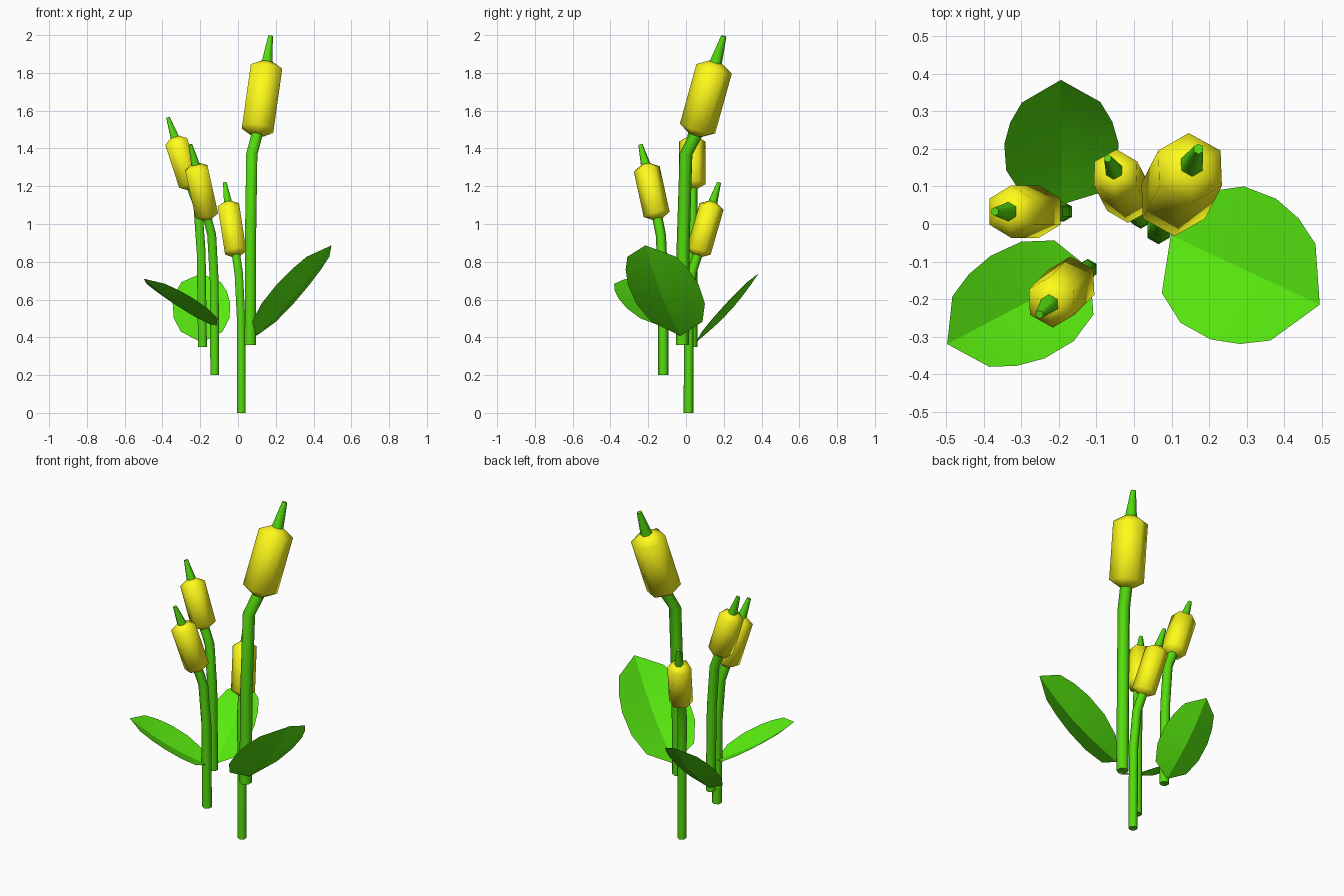
import bpy, bmesh, math
from mathutils import Vector

if "Cube" in bpy.data.objects:
    bpy.data.objects.remove(bpy.data.objects["Cube"])


def material(name, rgb):
    m = bpy.data.materials.new(name)
    m.diffuse_color = (*rgb, 1)
    m.use_nodes = True
    m.node_tree.nodes["Principled BSDF"].inputs["Base Color"].default_value = m.diffuse_color
    return m


STEM = material("stem_green", (0.09, 0.72, 0.004))
LEAF = material("leaf_green", (0.10, 0.85, 0.005))
HEAD = material("head_yellow", (1.0, 0.97, 0.01))


def finish(bm, name, mat, angle):
    mesh = bpy.data.meshes.new(name)
    bm.to_mesh(mesh)
    bm.free()
    mesh.materials.append(mat)
    ob = bpy.data.objects.new(name, mesh)
    bpy.context.collection.objects.link(ob)
    bpy.ops.object.select_all(action='DESELECT')
    bpy.context.view_layer.objects.active = ob
    ob.select_set(True)
    bpy.ops.object.shade_smooth_by_angle(angle=math.radians(angle))


def tube(name, points, radii, mat, sides=6):
    """Capped hexagonal tube along a path, one ring per point."""
    bm = bmesh.new()
    pts = [Vector(p) for p in points]
    rings = []
    for i, (p, r) in enumerate(zip(pts, radii)):
        t = (pts[min(i + 1, len(pts) - 1)] - pts[max(i - 1, 0)]).normalized()
        if i == 0 and name.startswith("stem"):
            t = Vector((0, 0, 1))
        side = Vector((0, 1, 0))
        side = (side - side.dot(t) * t).normalized()
        up = t.cross(side)
        ring = []
        for k in range(sides):
            a = 2 * math.pi * k / sides
            ring.append(bm.verts.new(p + r * (math.cos(a) * side + math.sin(a) * up)))
        rings.append(ring)
    for lo, hi in zip(rings, rings[1:]):
        for k in range(sides):
            j = (k + 1) % sides
            bm.faces.new((lo[k], lo[j], hi[j], hi[k]))
    bm.faces.new(rings[0][::-1])
    bm.faces.new(rings[-1])
    finish(bm, name, mat, 75)


def cattail(label, path, head_top, tip, stem_r, head_r):
    bottom, top, tip = Vector(path[-1]), Vector(head_top), Vector(tip)
    axis = (top - bottom).normalized()
    # stem runs slightly into the head
    tube("stem_" + label, path + [bottom + axis * 0.02], [stem_r] * (len(path) + 1), STEM)
    # seed head with shallow sloping ends
    c = head_r * 0.36
    tube("seed_head_" + label, [bottom, bottom + axis * c, top - axis * c, top],
         [head_r * 0.4, head_r, head_r, head_r * 0.4], HEAD)
    # tapering spike
    tube("spike_" + label, [top - axis * 0.01, tip], [stem_r, stem_r * 0.42], STEM)


def leaf(label, base, tip, width=1.0):
    """Two half blades folded along a gently sagging midrib."""
    base, tip = Vector(base), Vector(tip)
    d = tip - base
    length = d.length
    d.normalize()
    side = Vector((0, 0, 1)).cross(d).normalized()
    n = d.cross(side)
    outline = [(0.13, 0.235), (0.32, 0.315), (0.53, 0.325), (0.70, 0.29), (0.85, 0.223)]
    bm = bmesh.new()

    def point(u, v, h):
        return bm.verts.new(base + length * (u * d + v * side + h * n))

    b, t = point(0, 0, 0), point(1, 0, 0)
    mid = [point(u, 0, -0.045 * math.sin(math.pi * u)) for u, v in outline]
    for s in (1, -1):
        edge = [point(u, s * v * width, 0.12 * v) for u, v in outline]
        faces = [(b, mid[0], edge[0]), (mid[-1], t, edge[-1])]
        faces += [(mid[i], mid[i + 1], edge[i + 1], edge[i]) for i in range(4)]
        for f in faces:
            bm.faces.new(f if s > 0 else f[::-1])
    finish(bm, "leaf_" + label, LEAF, 14)


# four cattails: path, head top, spike tip, radii
cattail("tall", [(.065, -.02, .36), (.066, -.015, .9), (.073, .0, 1.37), (.1, .052, 1.472)],
        (.154, .158, 1.855), (.172, .2, 1.995), .034, .097)
cattail("back", [(.018, .013, 0), (.016, .015, .5), (.004, .03, .74), (-.01, .06, .833)],
        (-.053, .142, 1.115), (-.07, .175, 1.22), .0255, .066)
cattail("front", [(-.123, -.12, .2), (-.126, -.122, .7), (-.139, -.133, .94), (-.161, -.15, 1.027)],
        (-.225, -.213, 1.315), (-.252, -.241, 1.42), .027, .07)
cattail("left", [(-.188, .033, .35), (-.195, .033, .85), (-.213, .033, 1.1), (-.246, .033, 1.187)],
        (-.335, .033, 1.46), (-.371, .033, 1.565), .027, .07)

# three leaves
leaf("right", (.098, -.03, .408), (.495, -.215, .887), .98)
leaf("left", (-.117, -.12, .455), (-.498, -.32, .71), .95)
leaf("back", (-.192, .052, .373), (-.195, .384, .738), .95)
